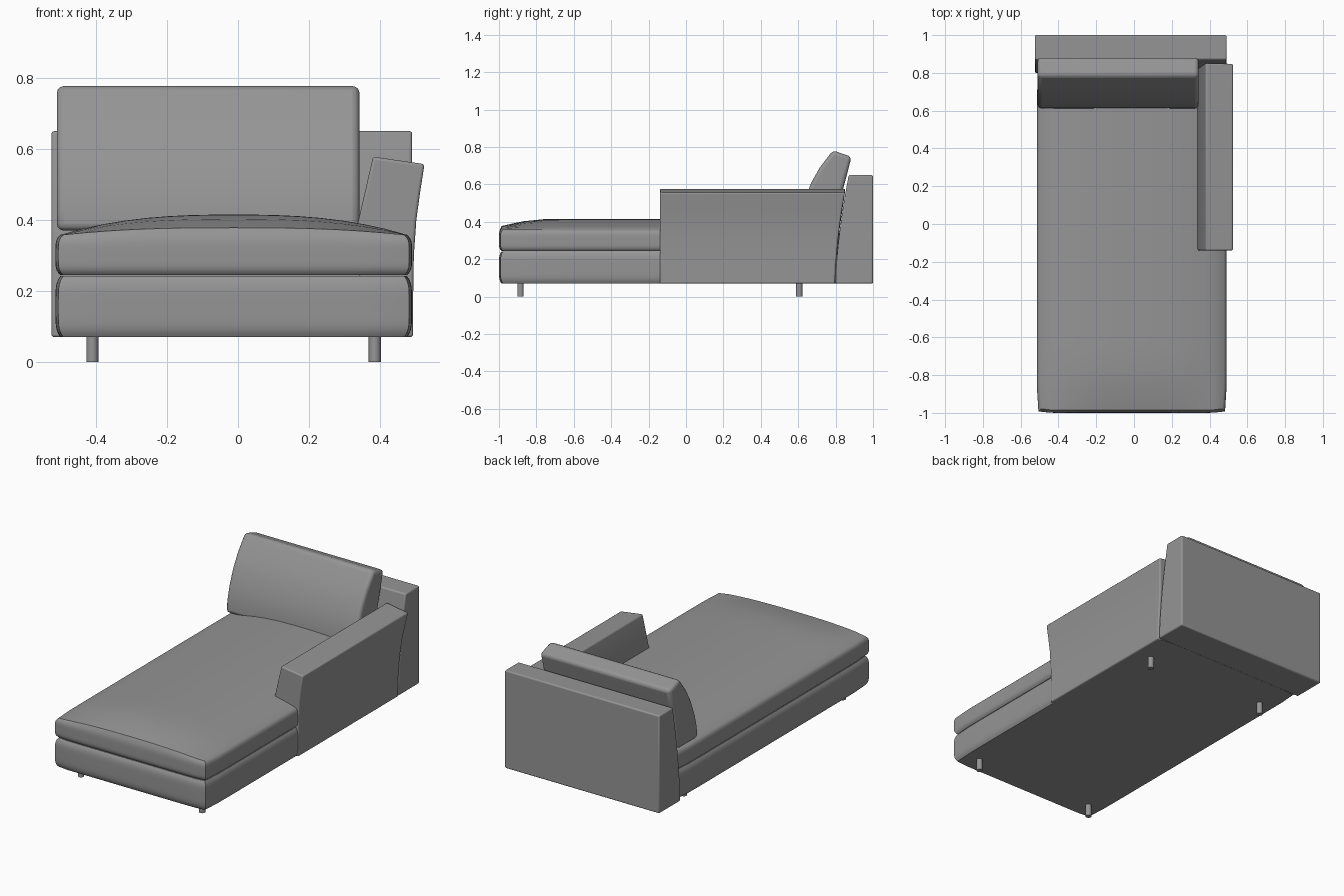
import bpy
import bmesh
from mathutils import Vector

if "Cube" in bpy.data.objects:
    bpy.data.objects.remove(bpy.data.objects["Cube"])

GREY = (0.3, 0.3, 0.3, 1)
fabric = bpy.data.materials.new("grey fabric")
fabric.use_nodes = True
fabric.diffuse_color = GREY
fabric.node_tree.nodes["Principled BSDF"].inputs["Base Color"].default_value = GREY


def finish(name, bm, bevel=0):
    bmesh.ops.recalc_face_normals(bm, faces=bm.faces)
    mesh = bpy.data.meshes.new(name)
    bm.to_mesh(mesh)
    bm.free()
    mesh.materials.append(fabric)
    obj = bpy.data.objects.new(name, mesh)
    bpy.context.collection.objects.link(obj)
    bpy.ops.object.select_all(action="DESELECT")
    obj.select_set(True)
    bpy.context.view_layer.objects.active = obj
    bpy.ops.object.shade_smooth_by_angle(angle=0.7)
    if bevel:
        mod = obj.modifiers.new("soft edges", "BEVEL")
        mod.width, mod.segments = bevel, 3
        mod.limit_method, mod.angle_limit = "ANGLE", 0.6
    return obj


def extrude(points, start, end):
    """Extrude a closed profile of 3D points from start to end offset."""
    bm = bmesh.new()
    face = bm.faces.new([bm.verts.new(Vector(p) + start) for p in points])
    new = bmesh.ops.extrude_face_region(bm, geom=[face])["geom"]
    moved = [v for v in new if isinstance(v, bmesh.types.BMVert)]
    bmesh.ops.translate(bm, verts=moved, vec=end - start)
    return bm, moved


def back_front_y(z):
    """Curved front of the backrest."""
    return 0.80 + 0.07 * max(0, (z - 0.07) / 0.58) ** 1.6


def cushion(name, z0, z1, crown):
    """Block with softly rounded sides and an optional crowned top."""
    bm = bmesh.new()
    bmesh.ops.create_cube(bm, size=2)
    bmesh.ops.subdivide_edges(bm, edges=bm.edges[:], cuts=15, use_grid_fill=True)
    for v in bm.verts:
        a, b, t = v.co
        inset = 0.014 * abs(t) ** 5
        x = -0.012 + a * (0.502 - inset - 0.008 * abs(b) ** 16)
        y = -0.09 + b * (0.91 - inset - 0.008 * abs(a) ** 16)
        ramp = min(1, (y + 1) / 0.28)
        ramp = ramp * (2 - ramp)
        lift = crown * (1 - abs(a) ** 2.6) * (0.28 + 0.72 * ramp)
        v.co = (x, y, z0 + (z1 - z0) * (t + 1) / 2 + lift * max(0, t) ** 3)
    return finish(name, bm)


cushion("base", 0.07, 0.242, 0)
cushion("seat_cushion", 0.245, 0.358, 0.057)

# Backrest with a curved front
heights = [0.07 + 0.58 * i / 8 for i in range(9)]
profile = [(0, back_front_y(z), z) for z in heights]
profile += [(0, 1.0, 0.65), (0, 1.0, 0.07)]
bm, _ = extrude(profile, Vector((-0.525, 0, 0)), Vector((0.49, 0, 0)))
finish("backrest", bm, 0.008)

# Flared arm whose rear end follows the backrest
arm = [(0.36, 0.07), (0.33, 0.36), (0.38, 0.578), (0.525, 0.557), (0.513, 0.48),
       (0.502, 0.40), (0.495, 0.30), (0.493, 0.18), (0.493, 0.07)]
bm, rear = extrude([(x, 0, z) for x, z in arm], Vector((0, -0.14, 0)), Vector((0, 0.8, 0)))
for v in rear:
    v.co.y = back_front_y(v.co.z) - 0.004
finish("arm", bm, 0.008)

# Leaning back cushion
pillow = [(0.61, 0.37), (0.615, 0.44), (0.635, 0.52), (0.67, 0.61), (0.715, 0.69),
          (0.785, 0.782), (0.885, 0.748), (0.86, 0.65), (0.83, 0.54), (0.80, 0.37)]
bm, _ = extrude([(0, y, z) for y, z in pillow], Vector((-0.51, 0, 0)), Vector((0.342, 0, 0)))
finish("back_cushion", bm, 0.02)

# Round legs
for side, x in (("right", -0.41), ("left", 0.385)):
    for end, y in (("front", -0.885), ("rear", 0.605)):
        bm = bmesh.new()
        bmesh.ops.create_cone(bm, cap_ends=True, segments=20, radius1=0.017,
                              radius2=0.017, depth=0.08)
        bmesh.ops.translate(bm, verts=bm.verts, vec=(x, y, 0.04))
        finish(f"{end}_{side}_leg", bm)
